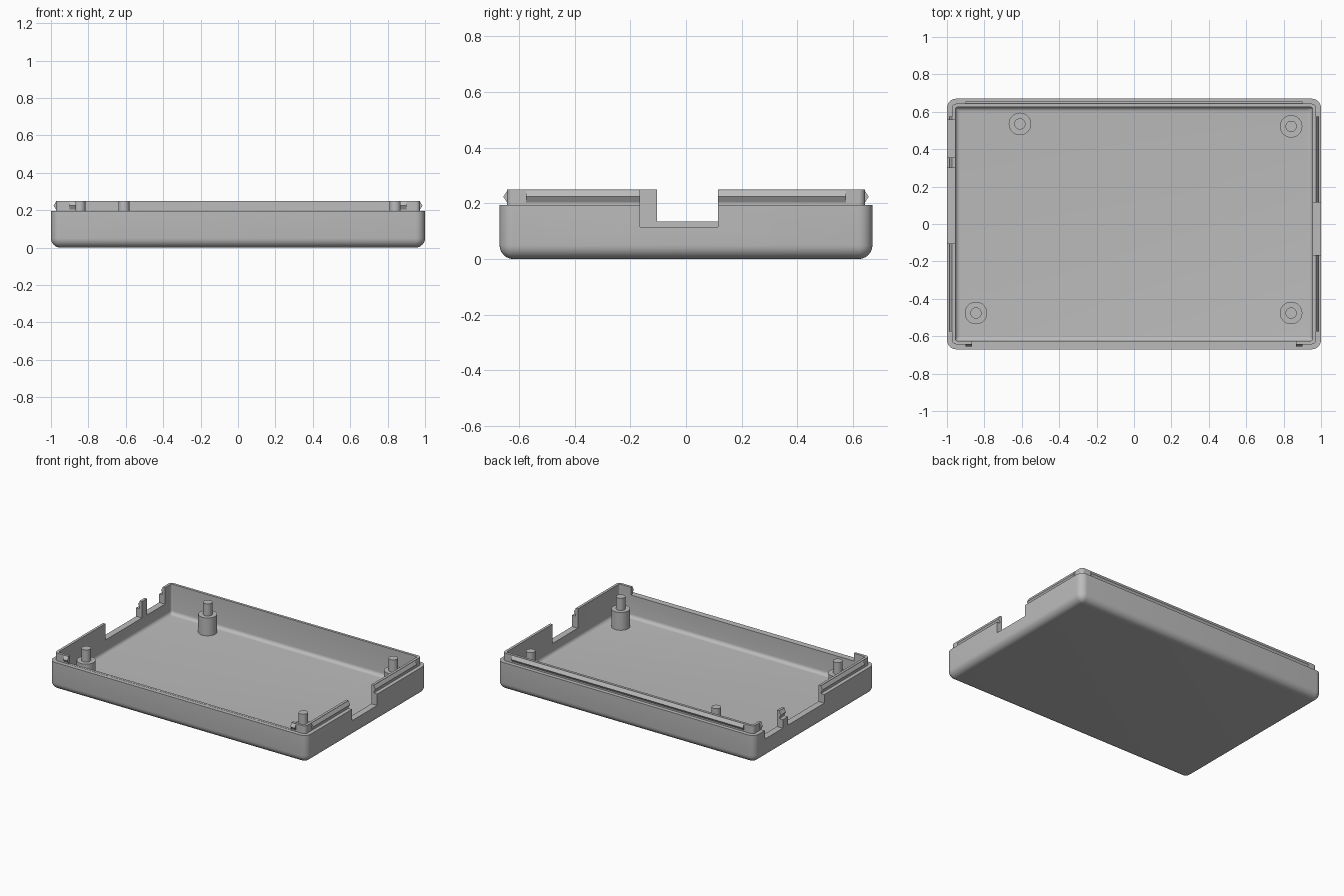
import bpy, bmesh, math
from mathutils import Matrix

cube = bpy.data.objects.get("Cube")
if cube:
    bpy.data.objects.remove(cube, do_unlink=True)

grey = bpy.data.materials.new("light_grey_plastic")
grey.use_nodes = True
GREY = (0.5, 0.5, 0.5, 1)
grey.diffuse_color = GREY
grey.node_tree.nodes["Principled BSDF"].inputs["Base Color"].default_value = GREY

HALF_X, HALF_Y = 1.0, 0.67
RIM, TOP, FLOOR = 0.195, 0.25, 0.04
LIP_GAP, WALL = 0.027, 0.045
ROUND = 0.05


def finish(name, bm):
    bmesh.ops.recalc_face_normals(bm, faces=bm.faces)
    mesh = bpy.data.meshes.new(name)
    bm.to_mesh(mesh)
    bm.free()
    mesh.materials.append(grey)
    obj = bpy.data.objects.new(name, mesh)
    bpy.context.collection.objects.link(obj)
    return obj


def smooth(obj):
    bpy.ops.object.select_all(action='DESELECT')
    obj.select_set(True)
    bpy.context.view_layer.objects.active = obj
    bpy.ops.object.shade_smooth_by_angle(angle=math.radians(30))


def ring(bm, inset, z, steps=8):
    """Rounded rectangle, inset from the outer wall."""
    r = max(ROUND - inset, 0.012)
    verts = []
    for q, (sx, sy) in enumerate([(1, 1), (-1, 1), (-1, -1), (1, -1)]):
        for i in range(steps + 1):
            a = (q + i / steps) * math.pi / 2
            verts.append(bm.verts.new((sx * (HALF_X - inset - r) + r * math.cos(a),
                                       sy * (HALF_Y - inset - r) + r * math.sin(a), z)))
    return verts


def box(name, x, y, z):
    bm = bmesh.new()
    bmesh.ops.create_cube(bm, size=1)
    for v in bm.verts:
        v.co = [lo + (c + 0.5) * (hi - lo) for c, (lo, hi) in zip(v.co, (x, y, z))]
    return finish(name, bm)


# Tray shell: rounded underside, stepped rim, thin lip, filleted inside floor
def arc(radius, n=6):
    return [(radius * (1 - math.sin(i / n * math.pi / 2)),
             radius * (1 - math.cos(i / n * math.pi / 2))) for i in range(n + 1)]


profile = arc(ROUND)
profile += [(0, RIM), (LIP_GAP, RIM), (LIP_GAP, TOP), (WALL, TOP)]
profile += [(WALL + d, FLOOR + z) for d, z in reversed(arc(0.025))]
bm = bmesh.new()
rings = [ring(bm, d, z) for d, z in profile]
for a, b in zip(rings, rings[1:]):
    for i in range(len(a)):
        j = (i + 1) % len(a)
        bm.faces.new((a[i], a[j], b[j], b[i]))
bm.faces.new(rings[0])
bm.faces.new(rings[-1])
tray = finish("tray_shell", bm)

# Openings in the side walls, and the lowered front edge
openings = [
    ((0.9, 1.1), (-0.165, 0.115), (0.115, 0.4)),
    ((-1.1, -0.9), (-0.105, 0.3), (0.135, 0.4)),
    ((-1.1, -0.9), (0.355, 0.555), (0.135, 0.4)),
    ((-0.865, 0.865), (-0.66, -0.6), (RIM + 0.001, 0.4)),
]
for spec in openings:
    cutter = box("opening_cutter", *spec)
    cutter.hide_render = True
    mod = tray.modifiers.new("opening", 'BOOLEAN')
    mod.operation = 'DIFFERENCE'
    mod.solver = 'EXACT'
    mod.object = cutter
    bpy.context.view_layer.objects.active = tray
    bpy.ops.object.modifier_apply(modifier=mod.name)
    bpy.data.objects.remove(cutter, do_unlink=True)
smooth(tray)


# Snap ridges: triangular bars along the outside of the lip
def ridge(name, axis, sign, start, end):
    face = (HALF_X if axis == 'x' else HALF_Y) - LIP_GAP
    section = [(-0.004, 0.203), (0, 0.203), (0.013, 0.224), (0, 0.245), (-0.004, 0.245)]
    bm = bmesh.new()
    ends = []
    for along in (start, end):
        pts = [(sign * (face + out), along, z) for out, z in section]
        if axis == 'y':
            pts = [(y, x, z) for x, y, z in pts]
        ends.append([bm.verts.new(p) for p in pts])
    a, b = ends
    for i in range(len(a)):
        j = (i + 1) % len(a)
        bm.faces.new((a[i], a[j], b[j], b[i]))
    bm.faces.new(a)
    bm.faces.new(b)
    finish(name, bm)


ridge("back_ridge", 'y', 1, -0.9, 0.9)
ridge("front_ridge_left", 'y', -1, 0.865, 0.9)
ridge("front_ridge_right", 'y', -1, -0.9, -0.865)
ridge("left_ridge_front", 'x', 1, -0.575, -0.165)
ridge("left_ridge_back", 'x', 1, 0.115, 0.575)
ridge("right_ridge_front", 'x', -1, -0.575, -0.105)
ridge("right_ridge_middle", 'x', -1, 0.3, 0.355)
ridge("right_ridge_back", 'x', -1, 0.555, 0.575)


# Standoffs: wide boss with a locating pin on top
def cylinder(name, x, y, radius, z0, z1):
    bm = bmesh.new()
    bmesh.ops.create_cone(bm, cap_ends=True, segments=32, radius1=radius, radius2=radius,
                          depth=z1 - z0, matrix=Matrix.Translation((x, y, (z0 + z1) / 2)))
    smooth(finish(name, bm))


posts = {"back_right": (-0.61, 0.535), "back_left": (0.84, 0.522),
         "front_right": (-0.845, -0.476), "front_left": (0.84, -0.476)}
for place, (x, y) in posts.items():
    cylinder(place + "_boss", x, y, 0.06, FLOOR - 0.01, 0.165)
    cylinder(place + "_pin", x, y, 0.03, 0.16, TOP)
